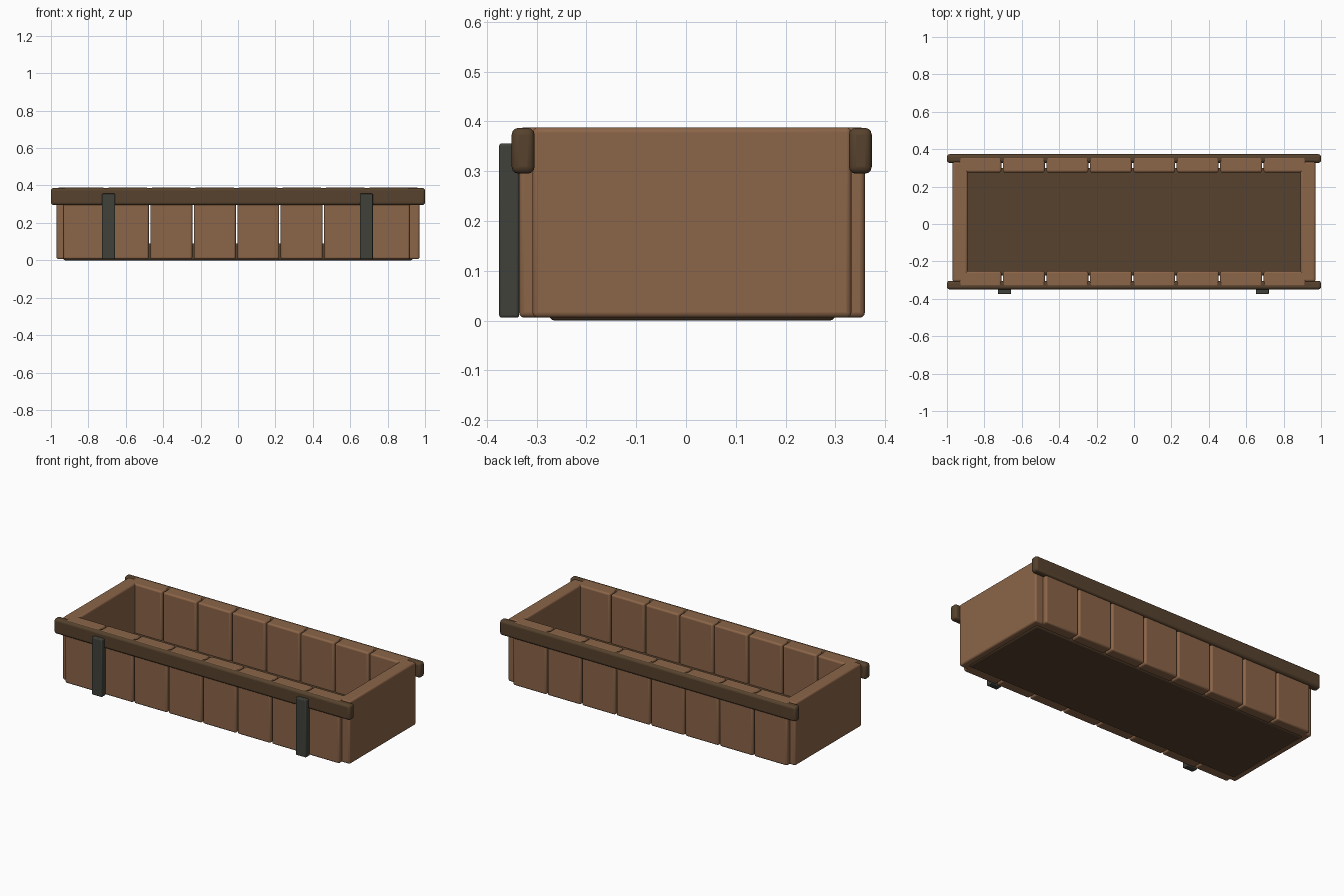
import bpy
import bmesh
from mathutils import Vector

old = bpy.data.objects.get("Cube")
if old:
    bpy.data.objects.remove(old, do_unlink=True)


def material(name, rgb):
    mat = bpy.data.materials.new(name)
    mat.use_nodes = True
    mat.diffuse_color = (*rgb, 1)
    mat.node_tree.nodes["Principled BSDF"].inputs["Base Color"].default_value = (*rgb, 1)
    return mat


wood = material("warm wood", (0.26, 0.13, 0.065))
dark_wood = material("dark wood", (0.095, 0.055, 0.027))
iron = material("dark iron", (0.052, 0.052, 0.043))


def board(name, low, high, mat, bevel):
    """Rounded board spanning two opposite corners."""
    low, high = Vector(low), Vector(high)
    mid, size = (low + high) / 2, high - low
    mesh = bpy.data.meshes.new(name)
    bm = bmesh.new()
    bmesh.ops.create_cube(bm, size=1)
    bmesh.ops.scale(bm, vec=size, verts=bm.verts)
    bm.to_mesh(mesh)
    bm.free()
    mesh.materials.append(mat)
    obj = bpy.data.objects.new(name, mesh)
    obj.location = mid
    bpy.context.collection.objects.link(obj)
    mod = obj.modifiers.new("rounded edges", "BEVEL")
    mod.width = bevel
    mod.segments = 3
    bpy.ops.object.select_all(action="DESELECT")
    obj.select_set(True)
    bpy.context.view_layer.objects.active = obj
    bpy.ops.object.shade_smooth_by_angle()
    return obj


# Floor slab, its top visible through the gaps between slats
board("floor", (-0.935, -0.275, 0), (0.935, 0.3, 0.09), dark_wood, 0.012)

# End boards
for side, x in (("right", -0.93), ("left", 0.93)):
    board(f"{side}_end_board", (x - 0.04, -0.308, 0.006), (x + 0.04, 0.332, 0.388), wood, 0.01)

# Vertical slats along both long sides
count, pitch, gap = 8, 0.2325, 0.008
start = -0.938
for side, y in (("front", -0.335), ("back", 0.276)):
    for i in range(count):
        x = start + i * pitch
        board(f"{side}_slat_{i + 1}", (x + gap / 2, y, 0.006),
              (x + pitch - gap / 2, y + 0.083, 0.388), wood, 0.01)

# Long rails around the rim
for side, y in (("front", -0.35), ("back", 0.327)):
    board(f"{side}_rail", (-1, y, 0.295), (1, y + 0.046, 0.387), dark_wood, 0.014)

# Iron straps on the front
for side, x in (("right", -0.692), ("left", 0.686)):
    board(f"{side}_strap", (x - 0.035, -0.375, 0.006), (x + 0.035, -0.335, 0.356), iron, 0.005)
